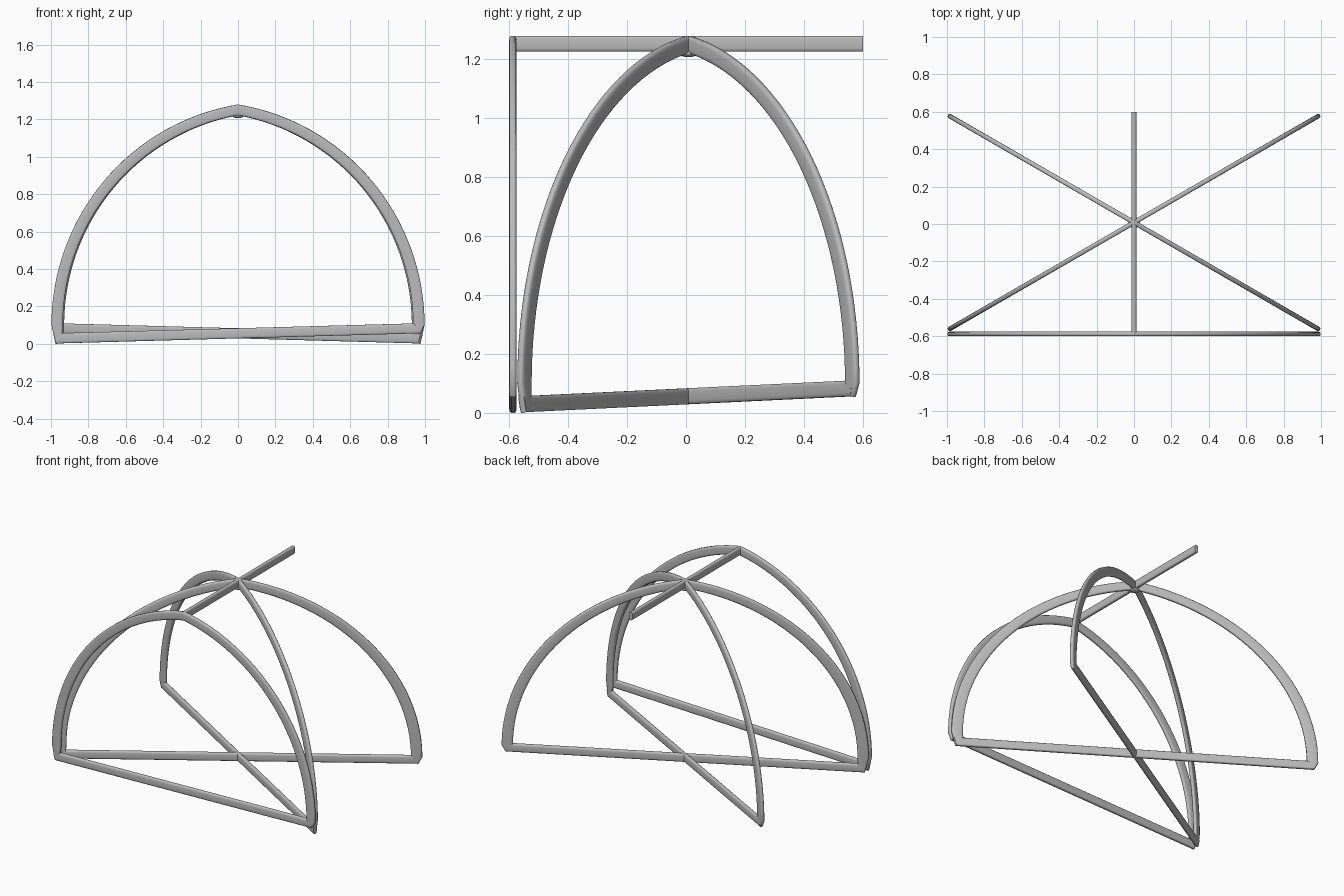
import bpy, bmesh, math
from math import sin, cos, pi, copysign
from mathutils import Vector

old = bpy.data.objects.get("Cube")
if old:
    bpy.data.objects.remove(old, do_unlink=True)

mat = bpy.data.materials.new("light_grey")
mat.use_nodes = True
grey = (0.5, 0.5, 0.5, 1)
mat.diffuse_color = grey
mat.node_tree.nodes["Principled BSDF"].inputs["Base Color"].default_value = grey

HALF = 0.0125      # half the thickness of every beam
TOP, LOWER = 1.28, 1.222
SPRING = 0.1       # height where the arches stand vertical
STEPS = 32
CROSSING = Vector((0, 0.008, 0))
parts = []


def rounded(a):
    """Rounded box section, in the range -1 to 1."""
    def soft(v):
        return copysign(abs(v) ** 0.45, v) if abs(v) > 1e-6 else 0
    return soft(cos(a)), soft(sin(a))


SECTION = [rounded(2 * pi * (i + 0.5) / 12) for i in range(12)]


def sweep(name, pairs, origin, angle):
    """Skin a beam through (outer, inner) point pairs in an upright plane."""
    along = Vector((cos(angle), sin(angle), 0))
    side = Vector((-sin(angle), cos(angle), 0))
    bm = bmesh.new()
    rings = []
    for outer, inner in pairs:
        ring = []
        for u, v in SECTION:
            t = (1 + v) / 2
            s = inner[0] + (outer[0] - inner[0]) * t
            z = inner[1] + (outer[1] - inner[1]) * t
            ring.append(bm.verts.new(origin + along * s + side * HALF * u + Vector((0, 0, z))))
        rings.append(ring)
    for a, b in zip(rings, rings[1:]):
        for i in range(len(a)):
            j = (i + 1) % len(a)
            bm.faces.new((a[i], a[j], b[j], b[i]))
    bm.faces.new(rings[0])
    bm.faces.new(rings[-1])
    bmesh.ops.recalc_face_normals(bm, faces=bm.faces)
    me = bpy.data.meshes.new(name)
    bm.to_mesh(me)
    bm.free()
    me.materials.append(mat)
    ob = bpy.data.objects.new(name, me)
    bpy.context.collection.objects.link(ob)
    parts.append(ob)


def arc(width, top):
    """Circular arc from the springing point up to a pointed apex."""
    rise = top - SPRING
    r = (width ** 2 + rise ** 2) / (2 * width)
    end = math.asin(rise / r)
    return [(width - r + r * cos(end * i / STEPS), SPRING + r * sin(end * i / STEPS))
            for i in range(STEPS + 1)]


def bow(name, origin, angle, span, foot_a, foot_b):
    """Pointed arch in two halves, with a sloping ground beam between its feet."""
    for sign, foot, label in ((-1, foot_a, "start"), (1, foot_b, "end")):
        foot_pair = ((0.978, foot), (0.94, foot + 0.055))
        pairs = [foot_pair] + list(zip(arc(1, TOP), arc(0.938, LOWER)))
        scaled = [tuple((sign * span * s, z) for s, z in p) for p in pairs]
        sweep(f"{name}_arch_{label}", scaled, origin, angle)
    beam = [((sign * span * 0.988, foot + 0.057), (sign * span * 0.975, foot + 0.002))
            for sign, foot in ((-1, foot_a), (1, foot_b))]
    sweep(f"{name}_ground_beam", beam, origin, angle)


# Two crossing diagonal bows, low in front and high at the back
for name, angle in (("rising_left", pi / 6), ("rising_right", pi * 5 / 6)):
    bow(f"diagonal_{name}", CROSSING, angle, 1.148, 0.0, 0.054)

# Front bow
bow("front", Vector((0, -0.5875, 0)), 0, 0.998, 0.0, 0.054)

# Straight ridge beam
sweep("ridge_beam", [((s, TOP), (s, 1.226)) for s in (-0.59, 0.6)], Vector((0, 0, 0)), pi / 2)

# Small boss under the crossing
bpy.ops.mesh.primitive_uv_sphere_add(segments=16, ring_count=8, radius=1,
                                     location=CROSSING + Vector((0, 0, 1.219)))
boss = bpy.context.object
boss.name = "crossing_boss"
boss.scale = (0.03, 0.03, 0.012)
boss.data.materials.append(mat)
parts.append(boss)

# Smooth shading with sharp end caps
bpy.ops.object.select_all(action="DESELECT")
for ob in parts:
    ob.select_set(True)
bpy.context.view_layer.objects.active = boss
bpy.ops.object.shade_smooth_by_angle(angle=math.radians(50))
